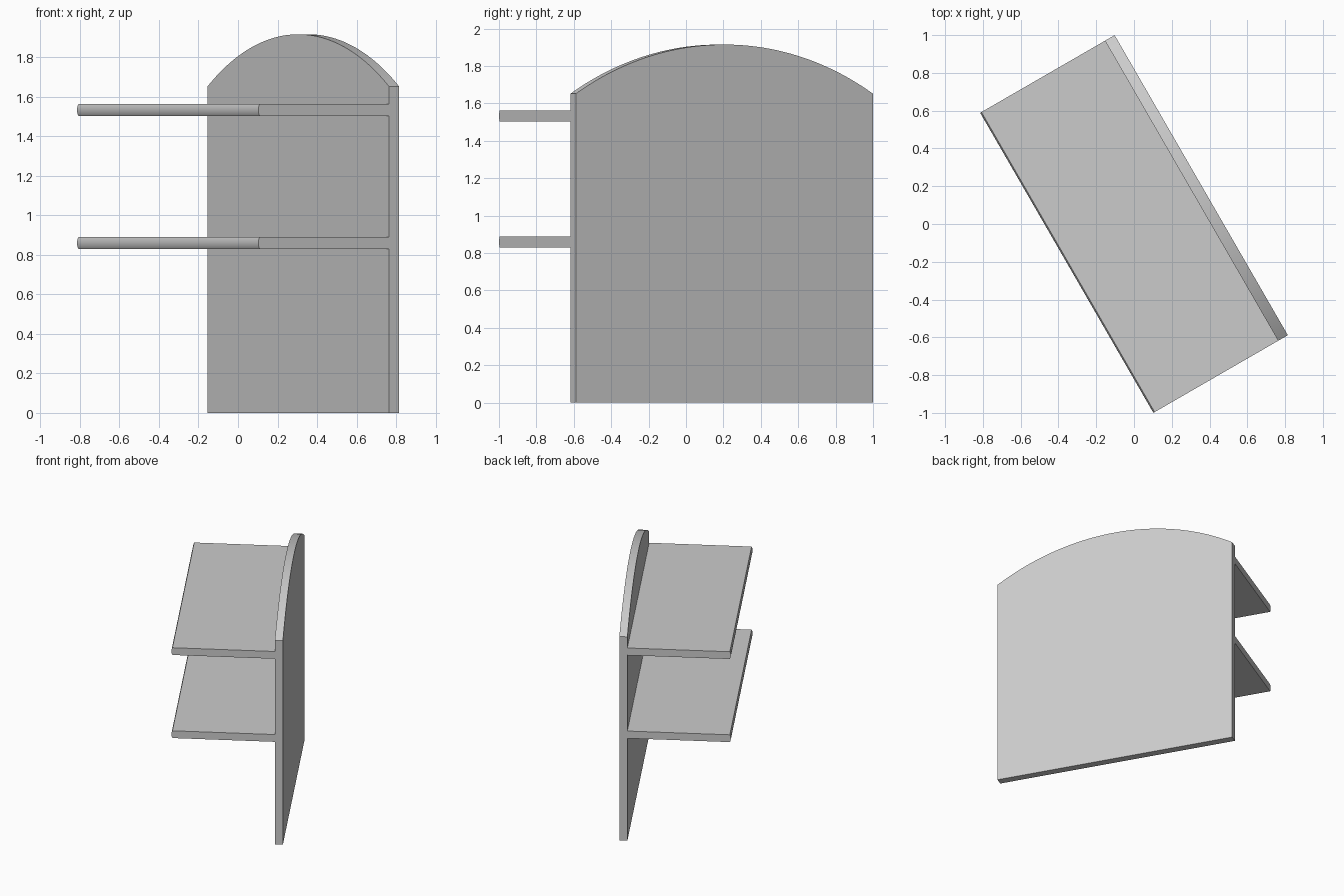
import bpy, bmesh
from math import radians, sin, cos, asin
from mathutils import Vector

if "Cube" in bpy.data.objects:
    bpy.data.objects.remove(bpy.data.objects["Cube"])

LENGTH, DEPTH, THICK = 1.834, 0.822, 0.059
TURN = radians(-60)


def arc(half_chord, sagitta, steps):
    """Points (along, rise) of a shallow circular arc from +half to -half."""
    r = (half_chord ** 2 + sagitta ** 2) / (2 * sagitta)
    a = asin(half_chord / r)
    angles = [a - 2 * a * i / steps for i in range(steps + 1)]
    return [(r * sin(t), r * cos(t) - r + sagitta) for t in angles]


def prism(name, outline, sweep):
    """Extrude a closed outline along a vector, then turn it into place."""
    bm = bmesh.new()
    face = bm.faces.new([bm.verts.new(p) for p in outline])
    ext = bmesh.ops.extrude_face_region(bm, geom=[face])
    moved = [v for v in ext["geom"] if isinstance(v, bmesh.types.BMVert)]
    bmesh.ops.translate(bm, verts=moved, vec=Vector(sweep))
    bmesh.ops.recalc_face_normals(bm, faces=bm.faces)
    mesh = bpy.data.meshes.new(name)
    bm.to_mesh(mesh)
    bm.free()
    ob = bpy.data.objects.new(name, mesh)
    bpy.context.collection.objects.link(ob)
    ob.rotation_euler.z = TURN
    bpy.ops.object.select_all(action="DESELECT")
    ob.select_set(True)
    bpy.context.view_layer.objects.active = ob
    bpy.ops.object.shade_smooth_by_angle(angle=radians(30))
    return ob


half = LENGTH / 2
inner = DEPTH / 2 - THICK

# Upright back panel with an arched top
top = [(x, inner, 1.652 + z) for x, z in arc(half, 0.263, 48)]
prism("back_panel", [(-half, inner, 0), (half, inner, 0)] + top, (0, THICK, 0))

# Two shelves with a slightly rounded front edge
bulge = 0.008
for name, z0 in (("lower_shelf", 0.83), ("upper_shelf", 1.503)):
    mid = z0 + THICK / 2
    nose = [(-half, -DEPTH / 2 + bulge - out, mid + z)
            for z, out in arc(THICK / 2, bulge, 8)]
    back = [(-half, inner, z0), (-half, inner, z0 + THICK)]
    prism(name, back + nose, (LENGTH, 0, 0))
